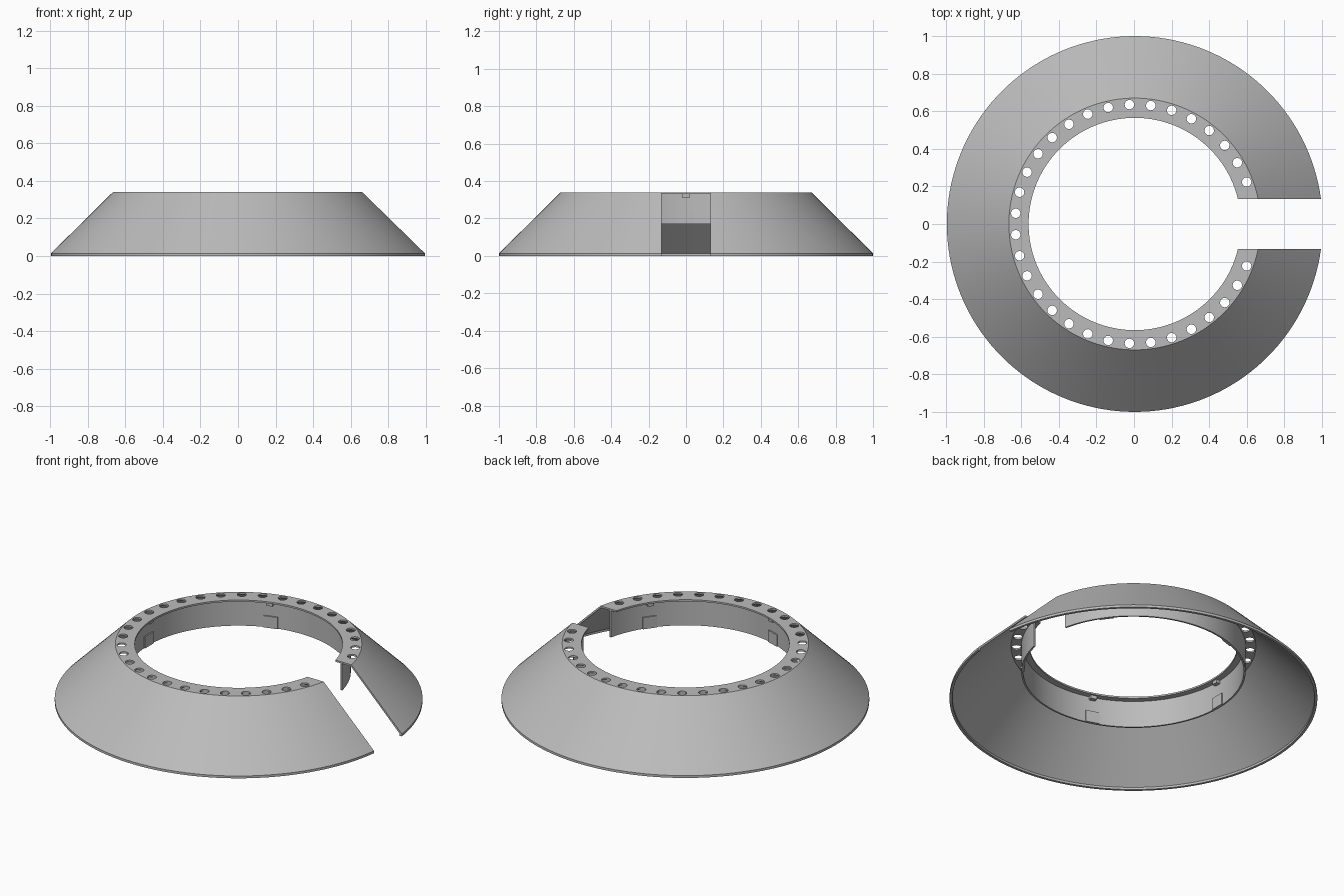
import bpy, bmesh
from math import radians, pi, cos, sin
from mathutils import Matrix, Vector

old = bpy.data.objects.get("Cube")
if old:
    bpy.data.objects.remove(old, do_unlink=True)

GREY = (0.5, 0.5, 0.5, 1.0)
mat = bpy.data.materials.new("plain grey")
mat.use_nodes = True
mat.diffuse_color = GREY
for node in mat.node_tree.nodes:
    if node.type == 'BSDF_PRINCIPLED':
        node.inputs["Base Color"].default_value = GREY

SHIFT = Matrix.Translation((0.004, 0, 0))


def make_object(name, bm):
    bmesh.ops.recalc_face_normals(bm, faces=bm.faces[:])
    mesh = bpy.data.meshes.new(name)
    bm.to_mesh(mesh)
    bm.free()
    mesh.materials.append(mat)
    obj = bpy.data.objects.new(name, mesh)
    bpy.context.collection.objects.link(obj)
    obj.matrix_world = SHIFT
    return obj


def add_box(bm, r0, r1, width, z0, z1, angle=0.0):
    """Box spanning radii r0..r1 and heights z0..z1, turned about z."""
    place = (Matrix.Rotation(angle, 4, 'Z')
             @ Matrix.Translation(((r0 + r1) / 2, 0, (z0 + z1) / 2))
             @ Matrix.Diagonal((r1 - r0, width, z1 - z0, 1)))
    bmesh.ops.create_cube(bm, size=1, matrix=place)


# Shell: thin conical skirt, flat top flange with inner lip, hanging collar
profile = [(1, 0), (1, 0.014), (0.67, 0.34), (0.565, 0.34), (0.565, 0.33),
           (0.6, 0.33), (0.6, 0.17), (0.61, 0.17), (0.61, 0.33),
           (0.666, 0.33), (0.985, 0.013), (0.985, 0)]
STEPS = 144
bm = bmesh.new()
rings = []
for i in range(STEPS):
    a = 2 * pi * i / STEPS
    rings.append([bm.verts.new((r * cos(a), r * sin(a), z)) for r, z in profile])
for i in range(STEPS):
    here, there = rings[i], rings[(i + 1) % STEPS]
    for j in range(len(profile)):
        k = (j + 1) % len(profile)
        bm.faces.new((here[j], there[j], there[k], here[k]))
shell = make_object("skirt_and_collar", bm)

# Cutter: straight gap on one side and a circle of flange holes
HOLES = 35
bm = bmesh.new()
add_box(bm, 0.3, 1.2, 0.264, -0.1, 0.5)
for i in range(2, HOLES - 1):
    spot = Matrix.Rotation(2 * pi * i / HOLES, 4, 'Z') @ Vector((0.636, 0, 0.335))
    bmesh.ops.create_cone(bm, cap_ends=True, segments=24, radius1=0.025,
                          radius2=0.025, depth=0.04,
                          matrix=Matrix.Translation(spot))
cutter = make_object("gap_and_hole_cutter", bm)
cutter.hide_render = True

cut = shell.modifiers.new("cut", 'BOOLEAN')
cut.operation = 'DIFFERENCE'
cut.solver = 'EXACT'
cut.object = cutter
bpy.ops.object.select_all(action='DESELECT')
shell.select_set(True)
bpy.context.view_layer.objects.active = shell
bpy.ops.object.modifier_apply(modifier=cut.name)
bpy.data.objects.remove(cutter, do_unlink=True)
bpy.ops.object.shade_smooth_by_angle(angle=radians(30))

# Five small nubs under the lip and five raised tabs at the collar's lower edge
nubs, tabs = bmesh.new(), bmesh.new()
for i in range(5):
    angle = pi + i * 2 * pi / 5
    add_box(nubs, 0.575, 0.603, 0.035, 0.31, 0.332, angle)
    add_box(tabs, 0.592, 0.604, 0.08, 0.17, 0.24, angle)
make_object("lip_nubs", nubs)
make_object("collar_tabs", tabs)
